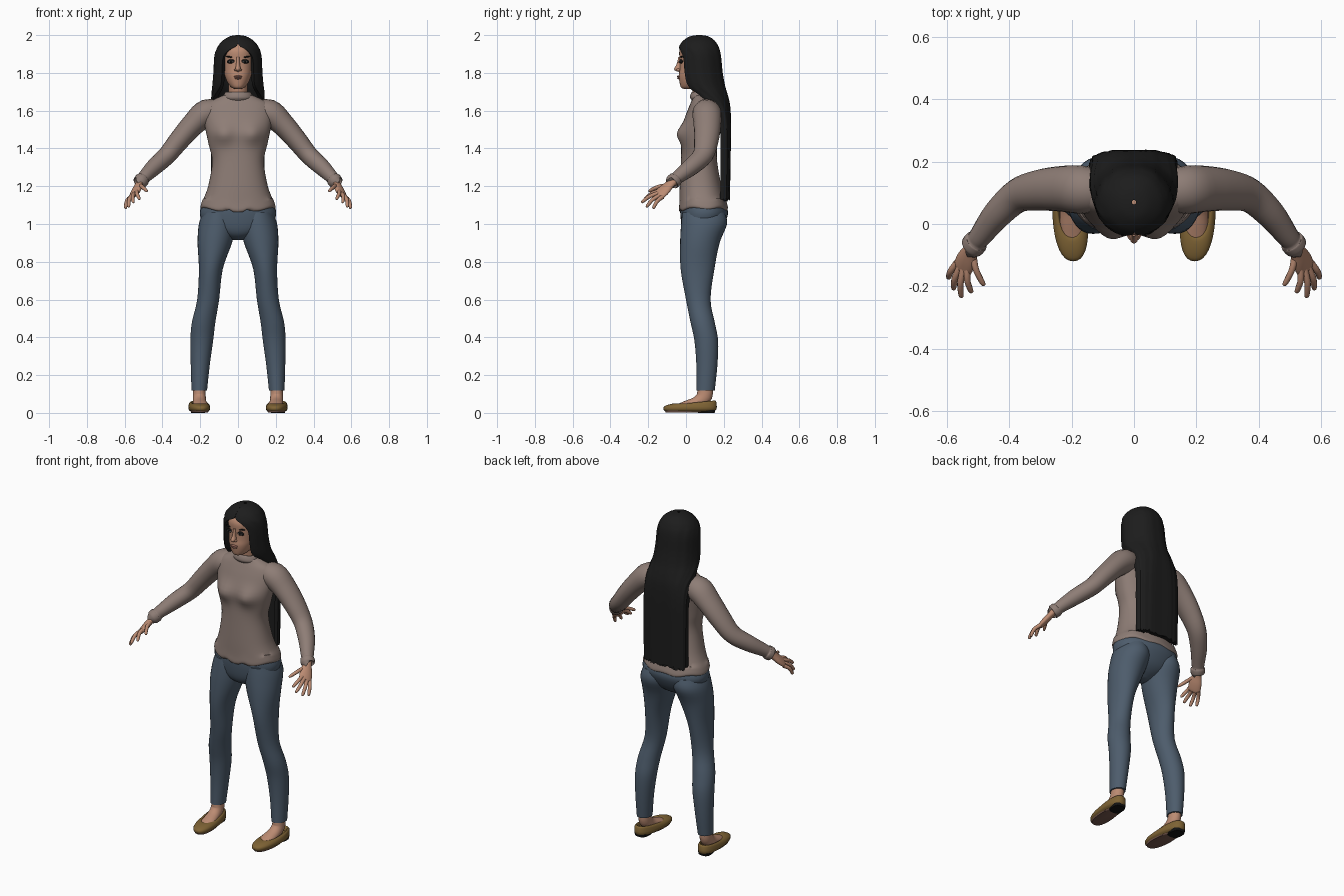
import bpy, bmesh, math, random
from mathutils import Vector

random.seed(4)
if "Cube" in bpy.data.objects:
    bpy.data.objects.remove(bpy.data.objects["Cube"])


def material(name, r, g, b):
    m = bpy.data.materials.new(name)
    m.use_nodes = True
    m.diffuse_color = (r, g, b, 1)
    bsdf = m.node_tree.nodes["Principled BSDF"]
    bsdf.inputs["Base Color"].default_value = (r, g, b, 1)
    bsdf.inputs["Roughness"].default_value = 0.8
    return m


SKIN = material("skin", 0.50, 0.26, 0.17)
LIPS = material("lips", 0.36, 0.16, 0.12)
HAIR = material("black hair", 0.012, 0.012, 0.012)
KNIT = material("taupe sweater", 0.27, 0.205, 0.18)
DENIM = material("blue denim", 0.075, 0.108, 0.15)
SHOE = material("tan shoe", 0.21, 0.125, 0.035)
SOLE = material("brown sole", 0.17, 0.09, 0.07)
DARK = material("dark lash", 0.006, 0.006, 0.006)
WHITE = material("eye white", 0.5, 0.45, 0.42)


def smooth(rows, n=4):
    """Catmull-Rom interpolation of control rows."""
    out = []
    for i in range(len(rows) - 1):
        a, b, c, d = (rows[max(0, min(len(rows) - 1, i + k))] for k in (-1, 0, 1, 2))
        for step in range(n):
            t = step / n
            out.append([0.5 * (2 * q + (r - p) * t + (2 * p - 5 * q + 4 * r - s) * t * t
                               + (3 * q - p - 3 * r + s) * t ** 3)
                        for p, q, r, s in zip(a, b, c, d)])
    return out + [list(rows[-1])]


def build(name, rings, mat, side=1, warp=None):
    """Skin closed rings of points and cap both ends."""
    n = len(rings[0])
    verts = [Vector(p) for ring in rings for p in ring]
    if warp:
        verts = [warp(v) for v in verts]
    verts = [(v.x * side, v.y, v.z) for v in verts]
    faces = [(i * n + j, i * n + (j + 1) % n, (i + 1) * n + (j + 1) % n, (i + 1) * n + j)
             for i in range(len(rings) - 1) for j in range(n)]
    faces += [tuple(range(n)), tuple(range(len(verts) - n, len(verts)))]
    mesh = bpy.data.meshes.new(name)
    mesh.from_pydata(verts, [], faces)
    bm = bmesh.new()
    bm.from_mesh(mesh)
    bmesh.ops.recalc_face_normals(bm, faces=bm.faces)
    bm.to_mesh(mesh)
    bm.free()
    mesh.shade_smooth()
    mesh.set_sharp_from_angle(angle=math.radians(50))
    mesh.materials.append(mat)
    obj = bpy.data.objects.new(name, mesh)
    bpy.context.collection.objects.link(obj)
    return obj


def power(v, p):
    return math.copysign(abs(v) ** p, v)


def loft(name, rows, mat, side=1, p=1.0, n=32, warp=None):
    """Rows are (z, centre x, half width, front y, back y)."""
    rings = []
    for z, cx, rx, yf, yb in smooth(rows):
        angles = [math.tau * j / n for j in range(n)]
        rings.append([(cx + rx * power(math.sin(a), p),
                       (yf + yb) / 2 - (yb - yf) / 2 * power(math.cos(a), p), z) for a in angles])
    return build(name, rings, mat, side, warp)


def tube(name, rows, mat, side=1, across=(0, 1, 0), n=20):
    """Rows are (x, y, z, radius along the across vector, other radius)."""
    rows = smooth(rows)
    rings = []
    for i, row in enumerate(rows):
        t = (Vector(rows[min(i + 1, len(rows) - 1)][:3]) - Vector(rows[max(i - 1, 0)][:3])).normalized()
        u = Vector(across)
        u = (u - t * u.dot(t)).normalized()
        v = t.cross(u)
        rings.append([Vector(row[:3]) + u * row[3] * math.cos(math.tau * j / n)
                      + v * row[4] * math.sin(math.tau * j / n) for j in range(n)])
    return build(name, rings, mat, side)


def ball(name, centre, size, mat, side=1, tilt=0.0):
    bm = bmesh.new()
    bmesh.ops.create_uvsphere(bm, u_segments=16, v_segments=10, radius=1)
    mesh = bpy.data.meshes.new(name)
    bm.to_mesh(mesh)
    bm.free()
    mesh.shade_smooth()
    mesh.materials.append(mat)
    obj = bpy.data.objects.new(name, mesh)
    obj.location = (centre[0] * side, centre[1], centre[2])
    obj.scale = size
    obj.rotation_euler = (0, tilt * side, 0)
    bpy.context.collection.objects.link(obj)


# Sweater body with bust and a wavy hem
def sweater_shape(v):
    if v.y < 0.06:
        for x in (-0.078, 0.078):
            d = ((v.x - x) / 0.055) ** 2 + ((v.z - 1.475) / 0.05) ** 2
            v.y -= 0.03 * math.exp(-d)
    if v.z < 1.13:
        v.z += 0.006 * math.cos(9 * math.atan2(v.x, v.y)) + 0.012 * (abs(v.x) / 0.2)
    return v


loft("sweater_body", [
    (1.068, 0, .190, -.030, .212), (1.08, 0, .199, -.037, .222), (1.12, 0, .188, -.035, .212),
    (1.2, 0, .158, -.033, .188), (1.33, 0, .137, -.027, .165), (1.42, 0, .155, -.024, .165),
    (1.5, 0, .172, -.024, .175), (1.58, 0, .183, .0, .185), (1.635, 0, .168, .022, .178),
    (1.665, 0, .115, .035, .15), (1.685, 0, .068, .038, .13)], KNIT, p=.88, n=64, warp=sweater_shape)
loft("sweater_collar", [
    (1.655, 0, .07, .03, .135), (1.668, 0, .078, .022, .142), (1.685, 0, .074, .024, .14),
    (1.7, 0, .066, .032, .132), (1.692, 0, .056, .04, .125)], KNIT)

# Jeans seat
loft("jeans_seat", [
    (.915, 0, .025, .04, .10), (.94, 0, .09, .0, .15), (.98, 0, .17, -.02, .19),
    (1.05, 0, .202, -.03, .222), (1.10, 0, .192, -.03, .212)], DENIM, p=.92)

for side, label in ((1, "left_"), (-1, "right_")):
    # Jeans leg
    loft(label + "jeans_leg", [
        (1.06, .105, .08, -.02, .205), (1.0, .108, .099, -.026, .217), (.9, .123, .091, -.031, .178),
        (.76, .144, .063, -.028, .150), (.6, .158, .058, .0, .130), (.48, .182, .062, .024, .152),
        (.38, .192, .060, .045, .170), (.25, .200, .050, .055, .166), (.118, .205, .041, .055, .152)],
        DENIM, side)
    # Foot and flat shoe
    tube(label + "foot", [
        (.205, .10, .16, .032, .038), (.205, .098, .09, .034, .042), (.203, .06, .055, .036, .034),
        (.198, .0, .04, .04, .024), (.195, -.05, .03, .036, .014)], SKIN, side, (1, 0, 0))

    def shoe_shape(v):
        v.x += 0.07 * (v.y - 0.05)
        if v.z > 0.04 and v.y > 0.0:
            v.z += 0.10 * v.y
        return v

    loft(label + "shoe", [
        (.008, .207, .045, -.108, .15), (.018, .207, .055, -.119, .16), (.034, .207, .056, -.115, .163),
        (.046, .207, .049, -.085, .158), (.05, .207, .040, -.05, .150), (.04, .207, .034, -.035, .14)],
        SHOE, side, p=.85, warp=shoe_shape)
    loft(label + "sole", [(.003, .207, .044, -.108, .10), (.012, .207, .048, -.112, .12)],
         SOLE, side, p=.85, warp=shoe_shape)
    loft(label + "heel", [(0, .207, .036, .065, .152), (.016, .207, .039, .06, .156)],
         DARK, side, p=.7, warp=shoe_shape)

    # Sleeve with a flared cuff
    tube(label + "sleeve", [
        (.09, .105, 1.585, .06, .06), (.165, .11, 1.588, .077, .072), (.235, .113, 1.53, .073, .062),
        (.31, .108, 1.445, .065, .055), (.375, .09, 1.365, .055, .049), (.44, .03, 1.305, .047, .045),
        (.49, -.035, 1.255, .037, .036), (.503, -.052, 1.24, .034, .034), (.507, -.057, 1.235, .040, .039),
        (.520, -.074, 1.221, .039, .038), (.522, -.076, 1.219, .030, .030)], KNIT, side)
    # Hand
    spread = (.04, .025, -.03)
    tube(label + "palm", [
        (.507, -.055, 1.237, .024, .021), (.523, -.085, 1.21, .027, .018), (.538, -.115, 1.18, .036, .018),
        (.551, -.143, 1.154, .036, .014), (.555, -.152, 1.147, .026, .008)], SKIN, side, spread)
    fingers = {"thumb": ((.518, -.09, 1.205), (.48, -.198, 1.172)),
               "index_finger": ((.534, -.138, 1.175), (.52, -.220, 1.130)),
               "middle_finger": ((.546, -.142, 1.164), (.553, -.236, 1.112)),
               "ring_finger": ((.558, -.138, 1.152), (.578, -.210, 1.088)),
               "little_finger": ((.568, -.125, 1.143), (.595, -.174, 1.080))}
    for finger, (base, tip) in fingers.items():
        base, tip = Vector(base), Vector(tip)
        rows = []
        for t, r in ((0, .012), (.45, .0105), (.85, .009), (.97, .006), (1, .001)):
            c = base.lerp(tip, t) + Vector((.008, -.004, .008)) * math.sin(math.pi * t)
            rows.append((c.x, c.y, c.z, r, r))
        tube(label + finger, rows, SKIN, side, spread, n=10)

    # Eye and brow
    ball(label + "lashes", (.036, -.025, 1.861), (.023, .010, .011), DARK, side, .12)
    ball(label + "eyeball", (.036, -.029, 1.858), (.015, .008, .005), WHITE, side)
    ball(label + "iris", (.036, -.034, 1.858), (.006, .005, .006), DARK, side)
    ball(label + "brow", (.040, -.023, 1.884), (.024, .008, .004), DARK, side, -.12)
    ball(label + "nostril_wing", (.012, -.041, 1.816), (.008, .010, .007), SKIN, side)

# Neck, head and face
tube("neck", [(0, .095, 1.6, .06, .055), (0, .085, 1.7, .051, .05), (0, .075, 1.8, .052, .055)],
     SKIN, 1, (1, 0, 0))
loft("head", [
    (1.715, 0, .018, -.012, .05), (1.724, 0, .036, -.027, .075), (1.75, 0, .056, -.034, .11),
    (1.785, 0, .070, -.038, .14), (1.82, 0, .078, -.034, .16), (1.87, 0, .083, -.034, .168),
    (1.92, 0, .082, -.034, .165), (1.96, 0, .06, -.005, .14), (1.98, 0, .02, .04, .1)], SKIN, p=.93)
loft("nose", [(1.885, 0, .007, -.040, -.02), (1.845, 0, .010, -.050, -.02),
              (1.822, 0, .014, -.063, -.02), (1.811, 0, .011, -.056, -.02),
              (1.806, 0, .004, -.040, -.02)], SKIN, n=16)
ball("upper_lip", (0, -.038, 1.781), (.023, .010, .005), LIPS)
ball("lower_lip", (0, -.037, 1.772), (.019, .010, .006), LIPS)

# Long hair: crescent sections, open at the face and hanging down the back
COLS = 40
strand = [1 + random.uniform(-.022, .022) for _ in range(COLS)]
ragged = [random.uniform(-.012, .014) for _ in range(COLS)]
# Rows are (z, half width, front y, back y, opening angle, squareness)
hair_rows = smooth([
    (2.0, .008, .06, .08, 0, 1), (1.993, .045, .02, .12, 0, 1), (1.97, .083, -.015, .153, 0, 1),
    (1.945, .104, -.033, .17, 3, 1), (1.92, .116, -.041, .18, 24, 1), (1.88, .124, -.041, .187, 39, 1),
    (1.8, .128, -.036, .195, 41, 1), (1.73, .134, -.02, .208, 43, 1), (1.68, .140, .025, .222, 60, .95),
    (1.62, .142, .07, .234, 85, .8), (1.52, .142, .115, .238, 90, .65), (1.36, .142, .128, .236, 90, .6),
    (1.13, .140, .13, .232, 90, .6)])
hair_rings = []
for i, (z, rx, yf, yb, opening, p) in enumerate(hair_rows):
    cy, ry, opening = (yf + yb) / 2, (yb - yf) / 2, math.radians(max(0, opening))
    outer, inner = [], []
    for j in range(COLS):
        a = opening + (math.tau - 2 * opening) * j / (COLS - 1)
        x, y = rx * power(math.sin(a), p), -ry * power(math.cos(a), p)
        k = 1 + (strand[j] - 1) * min(1, i / 16)
        drop = ragged[j] if i == len(hair_rows) - 1 else 0
        outer.append((x * k, cy + y * k, z + drop))
        inner.append((x * .84, cy + y * .7, z + drop))
    hair_rings.append(outer + inner[::-1])
build("long_hair", hair_rings, HAIR)
